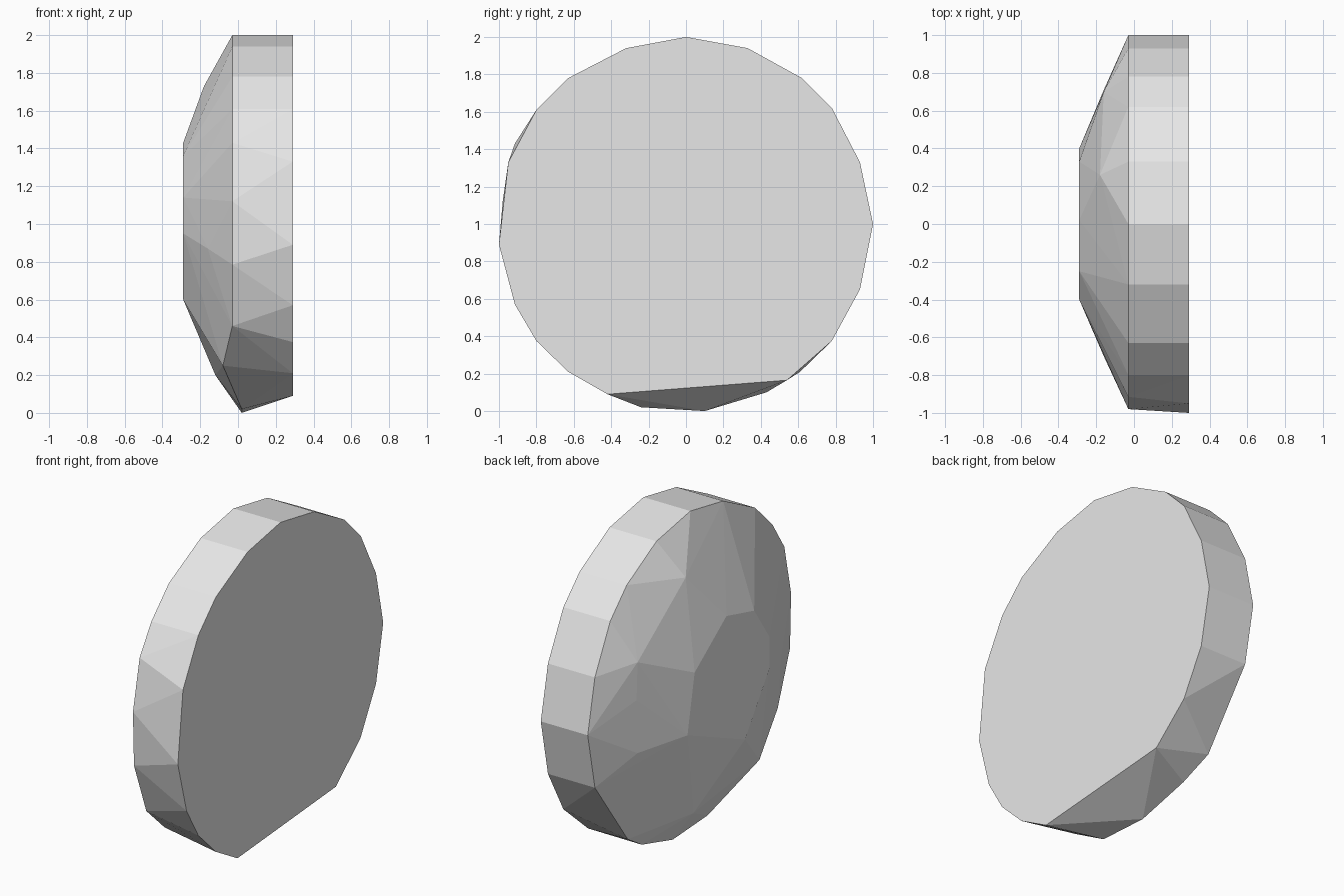
import bpy
import bmesh
import math

cube = bpy.data.objects.get("Cube")
if cube:
    bpy.data.objects.remove(cube, do_unlink=True)

FACE_X, RIM_X, CAP_X = 0.29, -0.03, -0.29


def make_material(name, color):
    material = bpy.data.materials.new(name)
    material.use_nodes = True
    material.diffuse_color = color
    shader = next(n for n in material.node_tree.nodes if n.type == 'BSDF_PRINCIPLED')
    shader.inputs["Base Color"].default_value = color
    return material


def at_depth(x, profile):
    """Place a list of (y, z) profile points on the plane at depth x."""
    return [(x, y, z) for y, z in profile]


def make_faceted_solid(name, points, material):
    """Wrap the points in a tight flat-sided solid."""
    bm = bmesh.new()
    for point in points:
        bm.verts.new(point)
    hull = bmesh.ops.convex_hull(bm, input=bm.verts[:])
    leftovers = [g for g in hull["geom_interior"] if isinstance(g, bmesh.types.BMVert)]
    bmesh.ops.delete(bm, geom=leftovers, context='VERTS')
    bmesh.ops.dissolve_limit(bm, angle_limit=math.radians(0.5),
                             verts=bm.verts[:], edges=bm.edges[:])
    bmesh.ops.recalc_face_normals(bm, faces=bm.faces[:])
    mesh = bpy.data.meshes.new(name)
    bm.to_mesh(mesh)
    bm.free()
    mesh.materials.append(material)
    solid = bpy.data.objects.new(name, mesh)
    bpy.context.collection.objects.link(solid)
    return solid


# Flat cut face: upper arc shared with the rim, then the lower arc
upper_arc = [(-0.8, 1.61), (-0.63, 1.78), (-0.32, 1.94), (0, 2), (0.33, 1.94),
             (0.62, 1.78), (0.78, 1.62), (0.93, 1.33), (1, 1), (0.93, 0.65)]
lower_arc = [(0.78, 0.375), (0.54, 0.165), (-0.42, 0.09), (-0.63, 0.21),
             (-0.8, 0.375), (-0.915, 0.57), (-1, 0.89), (-0.95, 1.33)]

# Rim where the side wall meets the dome, with its chipped bottom
rim_side = [(0.61, 0.21), (-0.85, 0.46), (-0.97, 0.785), (-0.98, 1.12), (-0.915, 1.43)]
rim_chips = [(0, 0.43, 0.1), (0.02, 0.1, 0), (0.02, -0.24, 0.02), (-0.08, -0.6, 0.25)]

# Facet corners part way up the dome, and the small flat cap
dome = [(-0.18, 0.26, 1.73), (-0.16, 0.7, 1.37), (-0.16, 0.71, 1.14),
        (-0.16, 0.7, 0.81), (-0.16, -0.7, 0.87), (-0.12, 0.1, 0.2)]
cap = [(0.02, 1.43), (-0.25, 1.36), (-0.4, 1.14), (-0.4, 0.95),
       (-0.16, 0.6), (0.4, 0.84), (0.33, 1.2)]

points = at_depth(FACE_X, upper_arc + lower_arc)
points += at_depth(RIM_X, upper_arc + rim_side) + rim_chips
points += dome + at_depth(CAP_X, cap)

stone_grey = make_material("stone grey", (0.8, 0.8, 0.8, 1))
make_faceted_solid("faceted_stone_disc", points, stone_grey)
